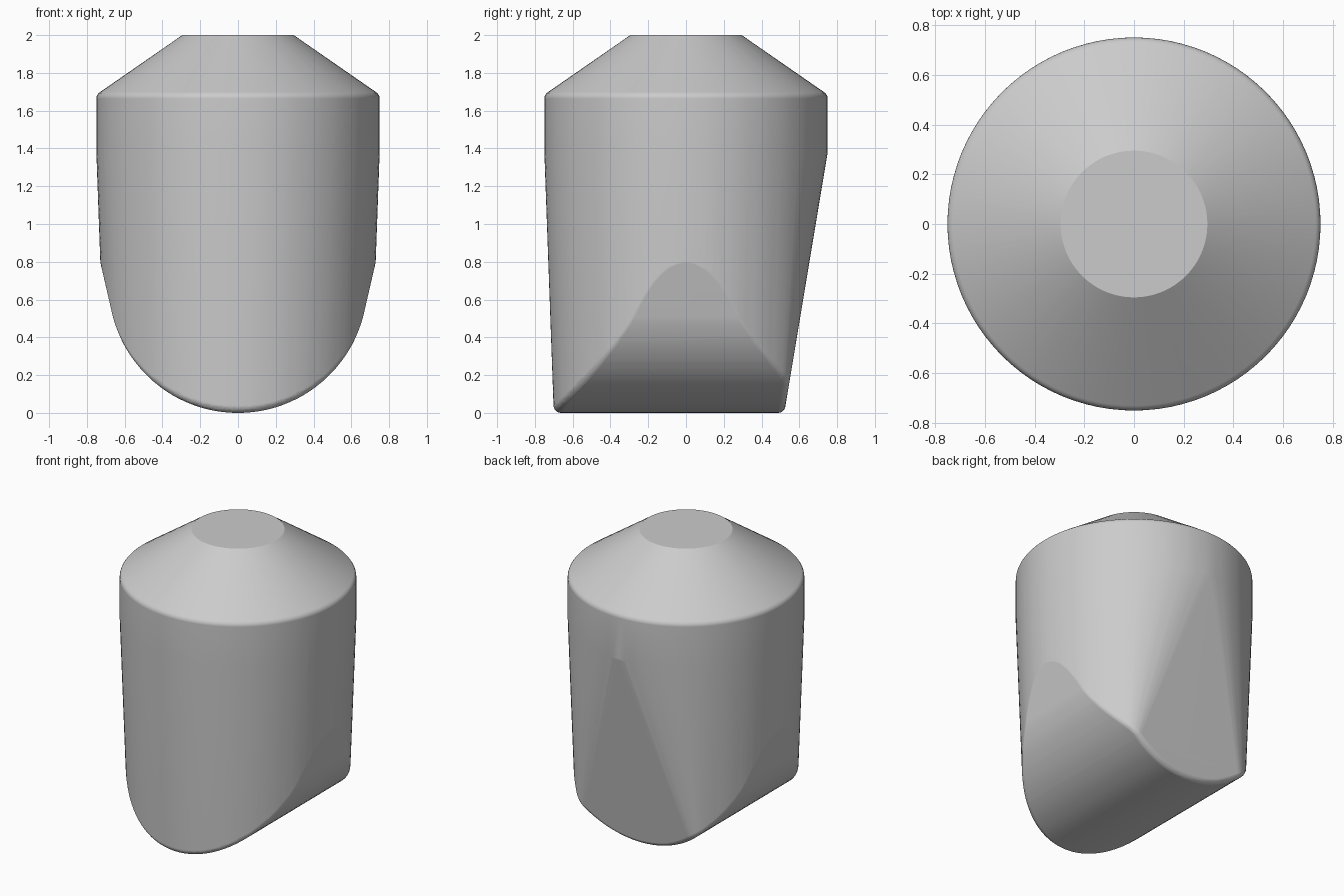
import bpy, bmesh, math
from mathutils import Vector

default = bpy.data.objects.get("Cube")
if default:
    bpy.data.objects.remove(default)

ROUND = 0.04      # edge rounding radius
SEGS = 96
TROUGH = 0.685    # radius of the rounded underside


def arc(radius, z, start=0.0, end=2 * math.pi, count=SEGS):
    return [Vector((radius * math.cos(start + (end - start) * i / count),
                    radius * math.sin(start + (end - start) * i / count), z))
            for i in range(count + 1)]


def hull(points):
    """Convex hull of a point cloud as a clean bmesh."""
    bm = bmesh.new()
    for p in points:
        bm.verts.new(p)
    bmesh.ops.remove_doubles(bm, verts=bm.verts[:], dist=0.0005)
    bmesh.ops.convex_hull(bm, input=bm.verts[:])
    loose = [v for v in bm.verts if not v.link_faces]
    bmesh.ops.delete(bm, geom=loose, context='VERTS')
    return bm


# Inner core: round shoulder blending down to a base with a flat back
core_r, foot_r, back_y = 0.75 - ROUND, 0.70 - ROUND, 0.52 - ROUND
corner = math.asin(back_y / foot_r)
core = hull(arc(core_r, 1.664) + arc(core_r, 1.38)
            + arc(foot_r, 0, math.pi - corner, 2 * math.pi + corner))

# Trim the underside to a trough-shaped curve running front to back
steps = 24
for i in range(-steps, steps + 1):
    a = math.radians(77) * i / steps
    normal = Vector((math.sin(a), 0, -math.cos(a)))
    bmesh.ops.bisect_plane(core, geom=core.verts[:] + core.edges[:] + core.faces[:],
                           plane_co=Vector((0, 0, TROUGH)) + normal * (TROUGH - ROUND),
                           plane_no=normal, clear_outer=True, dist=0.00001)

# Round every edge by wrapping small spheres, then add the crisp flat top
ball = [Vector((0, 0, ROUND)), Vector((0, 0, -ROUND))]
for i in range(-5, 6):
    lat = math.pi / 2 * i / 6
    ball += arc(ROUND * math.cos(lat), ROUND * math.sin(lat), count=32)[:-1]
cloud = [v.co + b for v in core.verts for b in ball]
core.free()
body = hull(cloud + arc(0.295, 2.0))
bmesh.ops.dissolve_limit(body, angle_limit=math.radians(0.5),
                         verts=body.verts[:], edges=body.edges[:])
bmesh.ops.recalc_face_normals(body, faces=body.faces[:])

mesh = bpy.data.meshes.new("body")
body.to_mesh(mesh)
body.free()
obj = bpy.data.objects.new("body", mesh)
bpy.context.collection.objects.link(obj)

# Plain grey finish
grey = bpy.data.materials.new("light_grey")
grey.use_nodes = True
colour = (0.6, 0.6, 0.6, 1)
grey.diffuse_color = colour
grey.node_tree.nodes["Principled BSDF"].inputs["Base Color"].default_value = colour
mesh.materials.append(grey)

# Smooth shading with a sharp top rim
bpy.ops.object.select_all(action='DESELECT')
obj.select_set(True)
bpy.context.view_layer.objects.active = obj
bpy.ops.object.shade_smooth_by_angle(angle=math.radians(30))
weighted = obj.modifiers.new("weighted_normals", 'WEIGHTED_NORMAL')
weighted.keep_sharp = True
